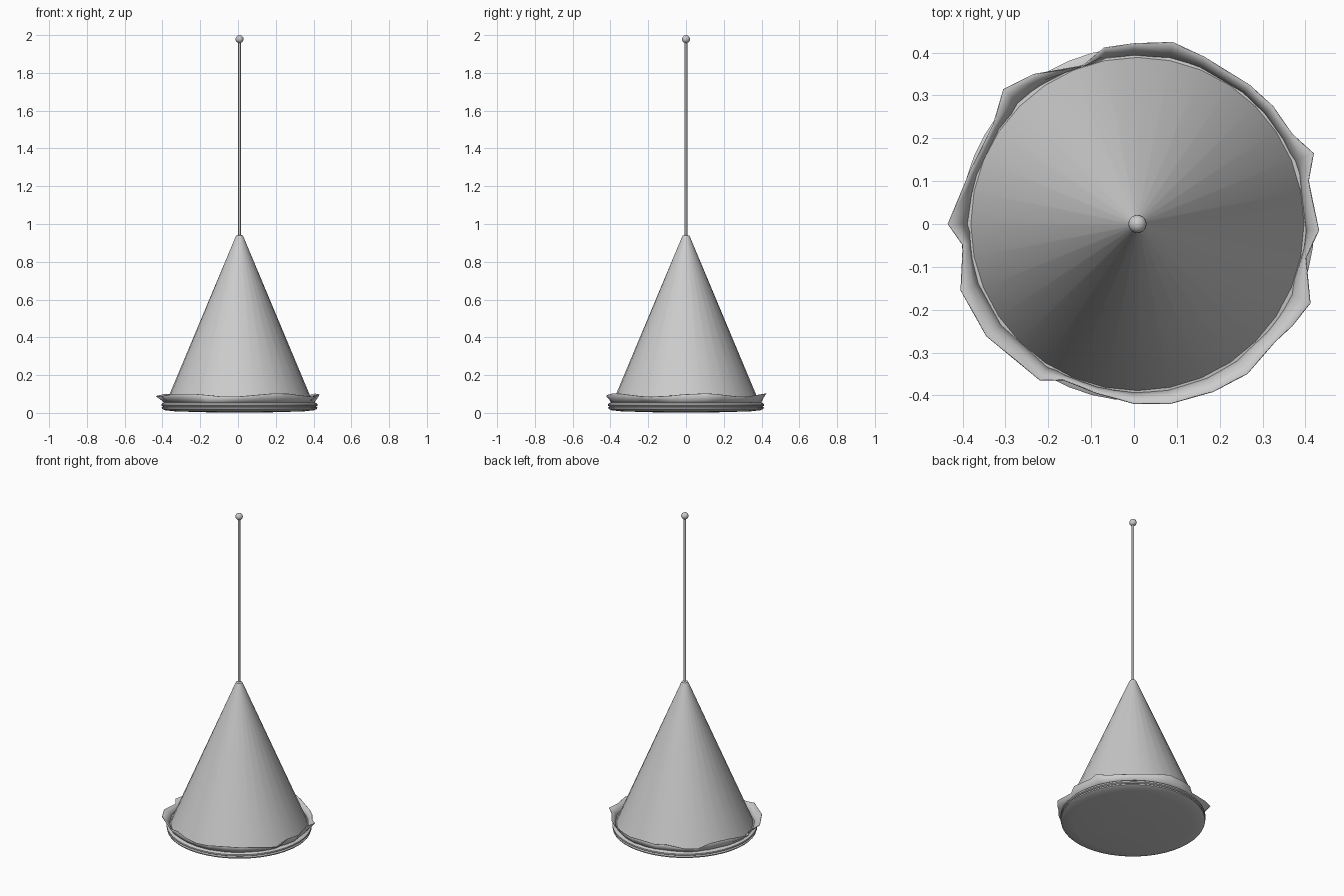
import bpy, math

if "Cube" in bpy.data.objects:
    bpy.data.objects.remove(bpy.data.objects["Cube"])

CX = 0.008  # axis of the turned parts

grey = bpy.data.materials.new("plain_grey")
grey.diffuse_color = (0.6, 0.6, 0.6, 1)
grey.use_nodes = True
grey.node_tree.nodes["Principled BSDF"].inputs["Base Color"].default_value = grey.diffuse_color


def make(name, verts, faces, angle=35):
    me = bpy.data.meshes.new(name)
    me.from_pydata(verts, [], faces)
    me.materials.append(grey)
    ob = bpy.data.objects.new(name, me)
    bpy.context.collection.objects.link(ob)
    bpy.ops.object.select_all(action='DESELECT')
    ob.select_set(True)
    bpy.context.view_layer.objects.active = ob
    bpy.ops.object.shade_smooth_by_angle(angle=math.radians(angle))
    return ob


def lathe(name, profile, n, angle=35):
    """Turn a bottom-to-top (radius, z) profile into a closed solid."""
    verts = [(CX + r * math.cos(2 * math.pi * i / n), r * math.sin(2 * math.pi * i / n), z)
             for r, z in profile for i in range(n)]
    faces = [(k * n + i, k * n + (i + 1) % n, (k + 1) * n + (i + 1) % n, (k + 1) * n + i)
             for k in range(len(profile) - 1) for i in range(n)]
    faces += [tuple(reversed(range(n))), tuple(range((len(profile) - 1) * n, len(profile) * n))]
    return make(name, verts, faces, angle)


# Rounded base plate with a groove around its edge
lathe("base_plate", [(0.13, 0.002), (0.34, 0.008), (0.395, 0.014), (0.41, 0.021), (0.412, 0.028),
                     (0.404, 0.033), (0.413, 0.038), (0.413, 0.047), (0.402, 0.054), (0.385, 0.055)], 48)

# Tall cone with a small rounded tip
lathe("cone", [(0.395, 0.04), (0.024, 0.925), (0.018, 0.938), (0.008, 0.942)], 32)

# Thin rod and end ball
lathe("rod", [(0.007, 0.93), (0.007, 1.97)], 12)
lathe("ball", [(0.021 * math.sin(math.pi * k / 10) + 1e-4, 1.979 - 0.021 * math.cos(math.pi * k / 10))
               for k in range(11)], 20, 60)

# Wavy collar: outer lip follows an irregular outline, foot is a plain circle
lip = [(0.42, 0.165), (0.37, 0.21), (0.325, 0.275), (0.27, 0.325), (0.165, 0.39), (0.09, 0.425),
       (0, 0.422), (-0.07, 0.412), (-0.12, 0.37), (-0.235, 0.35), (-0.305, 0.315), (-0.33, 0.23),
       (-0.385, 0.12), (-0.435, 0), (-0.4, -0.05), (-0.405, -0.155), (-0.345, -0.262),
       (-0.22, -0.365), (-0.165, -0.365), (-0.09, -0.395), (0, -0.42), (0.085, -0.42),
       (0.185, -0.392), (0.265, -0.35), (0.33, -0.275), (0.37, -0.238), (0.412, -0.185),
       (0.402, -0.08), (0.432, -0.015), (0.408, 0.1)]
n = len(lip)
verts = []
for x, y in lip:
    a = math.atan2(y, x - CX)
    r = math.hypot(x - CX, y)
    top = 0.093 + 0.009 * math.sin(5 * a + 0.6)
    foot = 0.392
    mid = foot + (r - foot) * 0.4
    for rad, z in ((foot, 0.045), (mid, 0.066), (r, top)):
        verts.append((CX + rad * math.cos(a), rad * math.sin(a), z))
faces = [(3 * i + k, 3 * ((i + 1) % n) + k, 3 * ((i + 1) % n) + k + 1, 3 * i + k + 1)
         for i in range(n) for k in range(2)]
collar = make("wavy_collar", verts, faces, 40)
solid = collar.modifiers.new("thickness", 'SOLIDIFY')
solid.thickness = 0.003
solid.offset = -1
